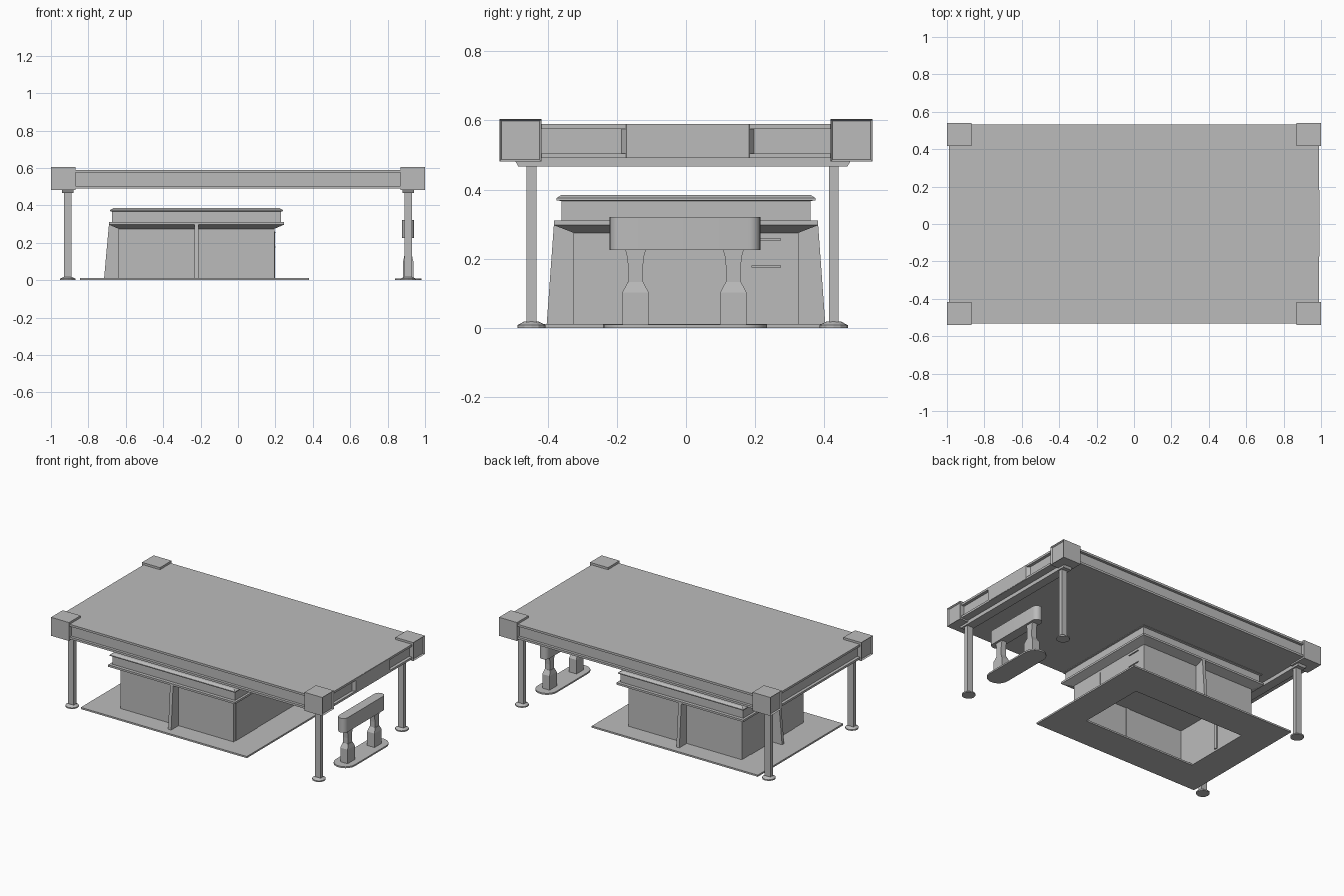
import bpy, bmesh, math
from mathutils import Vector

cube = bpy.data.objects.get("Cube")
if cube:
    bpy.data.objects.remove(cube)

grey = bpy.data.materials.new("plain grey")
grey.use_nodes = True
COLOR = (0.5, 0.5, 0.5, 1)
grey.diffuse_color = COLOR
grey.node_tree.nodes["Principled BSDF"].inputs["Base Color"].default_value = COLOR


def finish(name, bm, smooth=False):
    bmesh.ops.recalc_face_normals(bm, faces=bm.faces)
    mesh = bpy.data.meshes.new(name)
    bm.to_mesh(mesh)
    bm.free()
    mesh.materials.append(grey)
    obj = bpy.data.objects.new(name, mesh)
    bpy.context.collection.objects.link(obj)
    if smooth:
        bpy.ops.object.select_all(action="DESELECT")
        obj.select_set(True)
        bpy.context.view_layer.objects.active = obj
        bpy.ops.object.shade_smooth_by_angle(angle=math.radians(35))
    return obj


def skin(name, rings, bottom=True, top=True, smooth=False):
    """Bridge a stack of matching point rings."""
    bm = bmesh.new()
    loops = [[bm.verts.new(p) for p in ring] for ring in rings]
    n = len(loops[0])
    for a, b in zip(loops, loops[1:]):
        for i in range(n):
            j = (i + 1) % n
            bm.faces.new((a[i], a[j], b[j], b[i]))
    if bottom:
        bm.faces.new(loops[0][::-1])
    if top:
        bm.faces.new(loops[-1])
    return finish(name, bm, smooth)


def rect(cx, cy, hx, hy, z):
    return [(cx + sx * hx, cy + sy * hy, z)
            for sx, sy in ((-1, -1), (1, -1), (1, 1), (-1, 1))]


def stack(name, cx, cy, sizes, **kw):
    return skin(name, [rect(cx, cy, *s) for s in sizes], **kw)


def box(name, x0, x1, y0, y1, z0, z1):
    cx, cy, hx, hy = (x0 + x1) / 2, (y0 + y1) / 2, (x1 - x0) / 2, (y1 - y0) / 2
    return stack(name, cx, cy, [(hx, hy, z0), (hx, hy, z1)])


def prism(name, points, offset):
    """Extrude a flat outline along an offset."""
    d = Vector(offset)
    return skin(name, [points, [Vector(p) + d for p in points]])


def stadium(cx, cy, r, half, z, steps=10):
    pts = []
    for end, start in ((1, 0), (-1, math.pi)):
        for i in range(steps + 1):
            a = start + math.pi * i / steps
            pts.append((cx + r * math.cos(a), cy + end * (half - r) + r * math.sin(a), z))
    return pts


# Canopy: recessed core between two flanges
box("canopy_core", -0.97, 0.97, -0.515, 0.515, 0.495, 0.585)
box("canopy_top_flange", -0.99, 0.99, -0.533, 0.533, 0.576, 0.59)
box("canopy_bottom_flange", -0.99, 0.99, -0.533, 0.533, 0.491, 0.505)

# Raised panel with sloping sides on one end of the canopy
prism("canopy_end_panel", [(0.965, -0.19, 0.493), (0.992, -0.172, 0.493),
                           (0.992, 0.182, 0.493), (0.965, 0.20, 0.493)], (0, 0, 0.095))

# Corner blocks with a shallow inset end face
for sx in (-1, 1):
    for sy in (-1, 1):
        block = box("corner_block", *sorted((sx * 0.868, sx)),
                    *sorted((sy * 0.418, sy * 0.54)), 0.481, 0.604)
        bm = bmesh.new()
        bm.from_mesh(block.data)
        end = [f for f in bm.faces if f.normal.x * sx > 0.9]
        bmesh.ops.inset_region(bm, faces=end, thickness=0.008)
        bmesh.ops.translate(bm, verts=end[0].verts, vec=(-sx * 0.01, 0, 0))
        bm.to_mesh(block.data)
        bm.free()

# Columns, round feet and the cross beams they carry
for sx in (-1, 1):
    x = sx * 0.91
    prism("cross_beam", [(x - 0.03, -0.5, 0.493), (x - 0.03, -0.485, 0.467),
                         (x - 0.03, 0.467, 0.467), (x - 0.03, 0.482, 0.493)], (0.06, 0, 0))
    for y in (-0.447, 0.427):
        box("column", x - 0.021, x + 0.021, y - 0.014, y + 0.014, 0.01, 0.47)
        rings = [[(x + r * math.cos(a * math.pi / 6), y + r * math.sin(a * math.pi / 6), z)
                  for a in range(12)]
                 for r, z in ((0.041, 0), (0.041, 0.008), (0.022, 0.018))]
        skin("column_foot", rings)

# Ground plate with a rectangular opening
KX = -0.222
bm = bmesh.new()
levels = [[[bm.verts.new(p) for p in rect(KX - 0.01, 0, hx, hy, z)]
           for hx, hy in ((0.612, 0.45), (0.41, 0.23))] for z in (0, 0.011)]
for i in range(4):
    j = (i + 1) % 4
    (lo, li), (uo, ui) = levels
    for a, b in ((lo, li), (uo, ui), (lo, uo), (li, ui)):
        bm.faces.new((a[i], a[j], b[j], b[i]))
finish("ground_plate", bm)

# Kiosk walls, open below, and the stepped roof
stack("kiosk_walls", KX, 0, [(0.417, 0.325, 0.008), (0.417, 0.325, 0.28)],
      bottom=False, top=False)
stack("kiosk_roof", KX, 0, [
    (0.417, 0.325, 0.275), (0.468, 0.382, 0.297), (0.468, 0.382, 0.31),
    (0.452, 0.36, 0.31), (0.452, 0.36, 0.367), (0.462, 0.375, 0.369),
    (0.462, 0.375, 0.375), (0.445, 0.36, 0.385)])

# Sloping fins on the front, back and far end of the kiosk
for sy in (-1, 1):
    prism("side_fin", [(KX - 0.011, sy * 0.32, 0.01), (KX - 0.011, sy * 0.403, 0.01),
                       (KX - 0.011, sy * 0.382, 0.3), (KX - 0.011, sy * 0.32, 0.3)],
          (0.022, 0, 0))
prism("end_fin", [(KX - 0.41, -0.011, 0.01), (KX - 0.494, -0.011, 0.01),
                  (KX - 0.468, -0.011, 0.3), (KX - 0.41, -0.011, 0.3)], (0, 0.022, 0))

# Door panel and slim shelves on the near end wall
WALL = KX + 0.417
box("door_panel", WALL - 0.002, WALL + 0.004, -0.303, -0.08, 0.012, 0.26)
for z in (0.175, 0.253):
    box("wall_shelf", WALL - 0.002, WALL + 0.006, 0.19, 0.275, z, z + 0.005)

# Roadside sign: oval base, two shaped legs and a rounded head
SX = 0.91
skin("sign_base", [stadium(SX, -0.003, 0.07, 0.237, z) for z in (0, 0.01)], smooth=True)
skin("sign_head", [stadium(SX, -0.003, 0.032, 0.218, z) for z in (0.226, 0.321)], smooth=True)
for y in (-0.146, 0.137):
    stack("sign_leg_block", SX, y, [(0.027, 0.038, 0.008), (0.027, 0.038, 0.103),
                                    (0.02, 0.022, 0.133)])
    stack("sign_leg_neck", SX, y, [(0.018, 0.021, 0.105), (0.018, 0.021, 0.17),
                                   (0.018, 0.024, 0.205), (0.018, 0.031, 0.23)])
